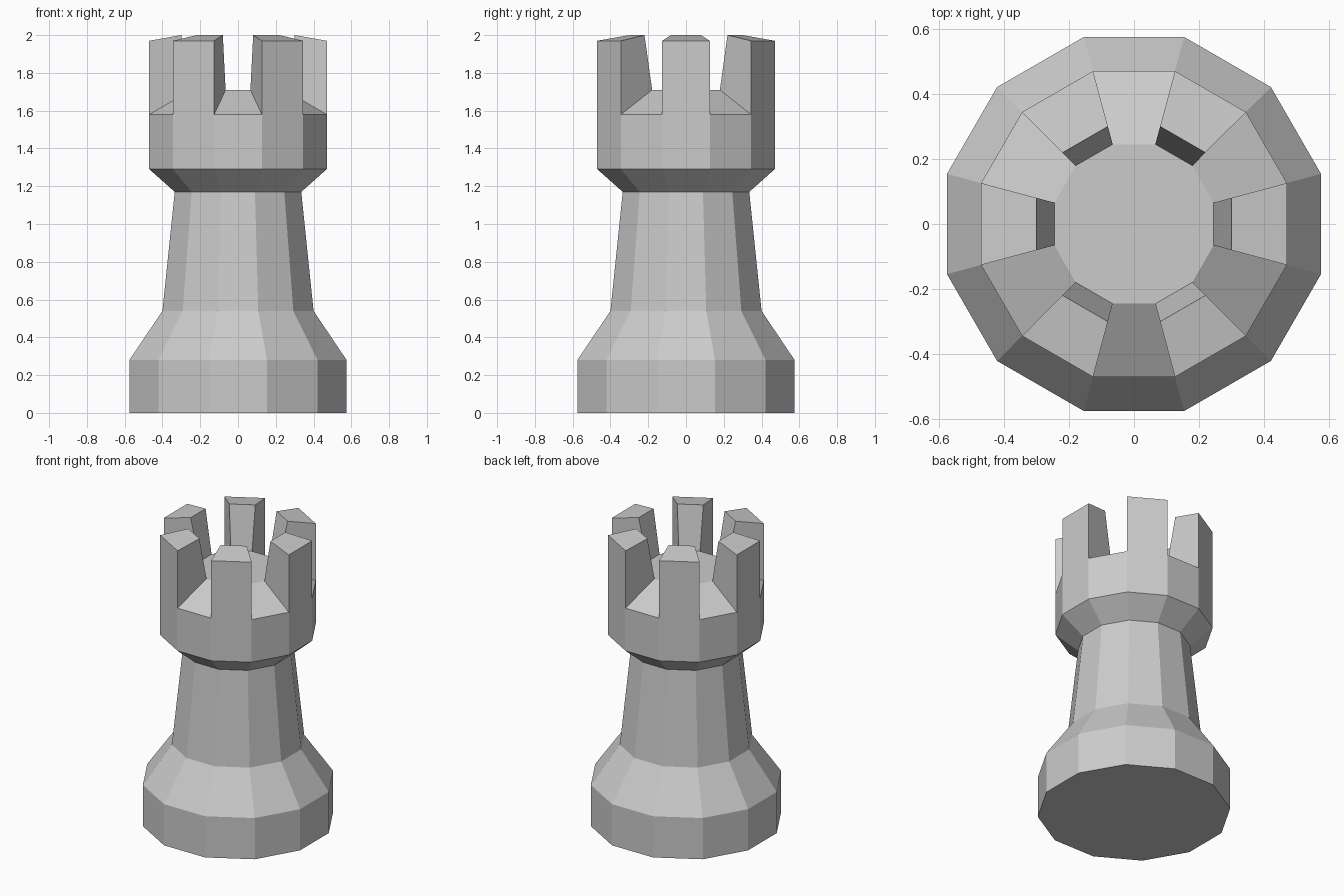
import bpy, bmesh
from math import cos, sin, pi

if "Cube" in bpy.data.objects:
    bpy.data.objects.remove(bpy.data.objects["Cube"])

SIDES = 12
STEP = 2 * pi / SIDES


def corner(apothem, i, z):
    """Corner i of a 12-sided ring whose flat sides face the axes."""
    r = apothem / cos(STEP / 2)
    a = (i - 0.5) * STEP
    return (r * cos(a), r * sin(a), z)


# Profile from the base up to the tower floor: (distance to flat side, height)
profile = [(0.575, 0), (0.575, 0.28), (0.40, 0.54), (0.335, 1.17),
           (0.47, 1.29), (0.47, 1.58), (0.245, 1.71)]

bm = bmesh.new()
rings = [[bm.verts.new(corner(d, i, z)) for i in range(SIDES)] for d, z in profile]

# Body walls
for lower, upper in zip(rings, rings[1:]):
    strip = []
    for i in range(SIDES):
        j = (i + 1) % SIDES
        strip.append(bm.faces.new((lower[i], lower[j], upper[j], upper[i])))

# Underside and tower floor
bm.faces.new(rings[0][::-1])
bm.faces.new(rings[-1])

# Battlements: raise every second face of the sloping rim
raised = bmesh.ops.extrude_discrete_faces(bm, faces=strip[::2])["faces"]
for face in raised:
    for v in face.verts:
        outer = v.co.z < 1.65
        radius, height = (0.47, 1.97) if outer else (0.30, 2.0)
        scale = radius / cos(STEP / 2) / v.co.xy.length
        v.co = (v.co.x * scale, v.co.y * scale, height)

bmesh.ops.recalc_face_normals(bm, faces=bm.faces[:])
mesh = bpy.data.meshes.new("castle_tower")
bm.to_mesh(mesh)
bm.free()
tower = bpy.data.objects.new("castle_tower", mesh)
bpy.context.collection.objects.link(tower)
